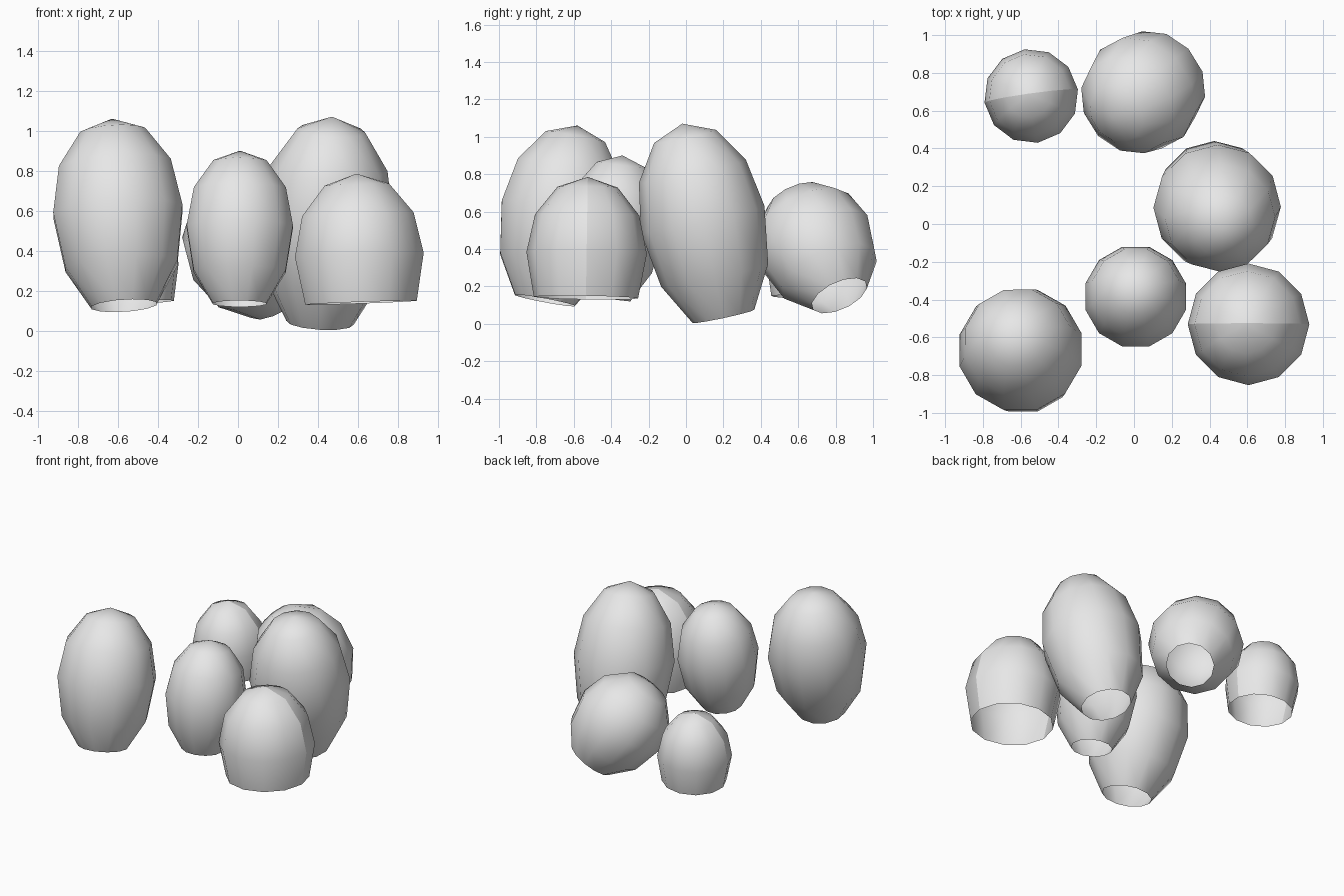
import bpy
import bmesh
import math
from mathutils import Matrix, Vector

default_cube = bpy.data.objects.get("Cube")
if default_cube:
    bpy.data.objects.remove(default_cube, do_unlink=True)

# One plain grey for every pod
grey = bpy.data.materials.new("light_grey")
grey.use_nodes = True
GREY = (0.8, 0.8, 0.8, 1)
grey.diffuse_color = GREY
grey.node_tree.nodes["Principled BSDF"].inputs["Base Color"].default_value = GREY

UPPER, LOWER = 0.46, 0.54   # crown and base proportions of a pod


def pod(name, rim, pole, radius, turn, cut, seam=False):
    """Open-bottomed egg between its rim centre and its top pole.
    cut is the sphere angle, from the top, of the rim ring."""
    rim, pole = Vector(rim), Vector(pole)
    axis = pole - rim
    drop = -math.cos(math.radians(cut))
    size = axis.length / (UPPER + LOWER * drop)

    bm = bmesh.new()
    bmesh.ops.create_uvsphere(bm, u_segments=12, v_segments=6, radius=1)
    # Open the bottom
    below = [v for v in bm.verts if v.co.z < -drop - 0.01]
    bmesh.ops.delete(bm, geom=below, context='VERTS')
    for face in bm.faces:
        face.smooth = True
    # Crease running over the crown from side to side
    if seam:
        for edge in bm.edges:
            if all(abs(v.co.y) < 0.001 for v in edge.verts):
                edge.smooth = False
    # Egg shape, then stand it on the rim and lean it
    for v in bm.verts:
        v.co.z *= size * (UPPER if v.co.z > 0 else LOWER)
        v.co.x *= radius
        v.co.y *= radius
        v.co.z += size * LOWER * drop
    lean = Vector((0, 0, 1)).rotation_difference(axis).to_matrix().to_4x4()
    spin = Matrix.Rotation(math.radians(turn), 4, 'Z')
    bm.transform(Matrix.Translation(rim) @ lean @ spin)

    mesh = bpy.data.meshes.new(name)
    bm.to_mesh(mesh)
    bm.free()
    mesh.materials.append(grey)
    obj = bpy.data.objects.new(name, mesh)
    bpy.context.collection.objects.link(obj)
    return obj


# Tall pods with narrow rims
pod("front_right_pod", (-0.57, -0.755, 0.125), (-0.63, -0.58, 1.06), 0.335, 15, 150)
pod("front_middle_pod", (0.008, -0.43, 0.135), (0.01, -0.34, 0.90), 0.275, 15, 150)
pod("centre_left_pod", (0.41, 0.20, 0.04), (0.47, -0.02, 1.07), 0.338, 0, 150)
pod("back_middle_pod", (0.20, 0.82, 0.15), (-0.114, 0.566, 0.70), 0.32, 15, 150)

# Short pods with wide rims and a crease
pod("front_left_pod", (0.615, -0.535, 0.14), (0.592, -0.525, 0.785), 0.322, 0, 120, seam=True)
pod("back_right_pod", (-0.535, 0.67, 0.14), (-0.56, 0.69, 0.645), 0.25, 8, 120, seam=True)
